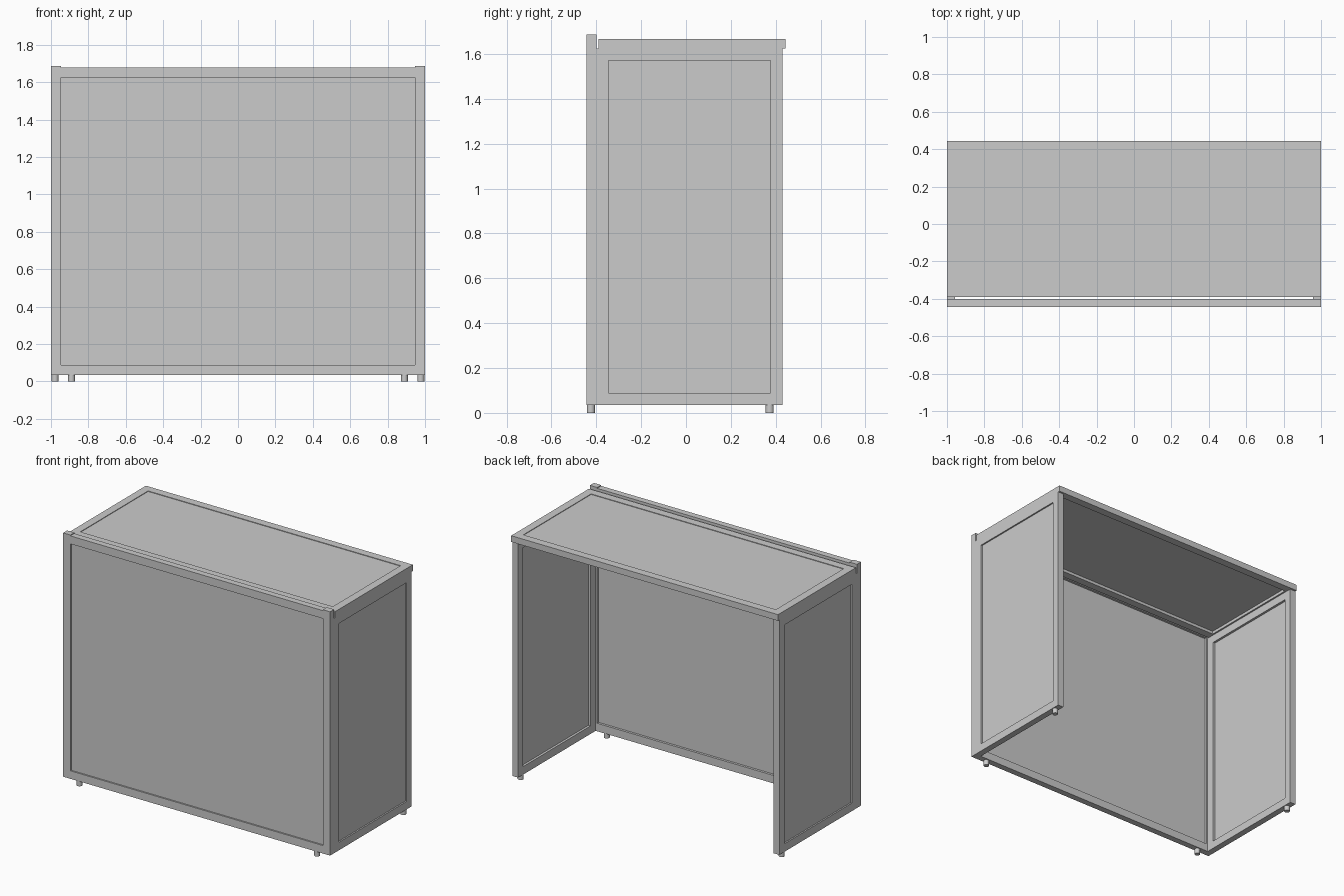
import bpy, bmesh
from mathutils import Vector

if "Cube" in bpy.data.objects:
    bpy.data.objects.remove(bpy.data.objects["Cube"])


def box(bm, lo, hi):
    """Add an axis-aligned box between two corners."""
    vs = bmesh.ops.create_cube(bm, size=1)["verts"]
    for v in vs:
        v.co = Vector([lo[i] + (v.co[i] + 0.5) * (hi[i] - lo[i]) for i in range(3)])


def finish(bm, name):
    mesh = bpy.data.meshes.new(name)
    bm.to_mesh(mesh)
    bm.free()
    ob = bpy.data.objects.new(name, mesh)
    bpy.context.collection.objects.link(ob)
    return ob


def boxes(name, parts):
    bm = bmesh.new()
    for lo, hi in parts:
        box(bm, lo, hi)
    return finish(bm, name)


def framed_panel(name, u, v, w, u_rng, v_rng, w_rng, panel_rng, rail=0.054, stile_extra=0.0):
    """Two stiles along v, two rails along u, and a recessed panel; w is the thickness axis."""
    def part(ur, vr, wr):
        lo, hi = [0] * 3, [0] * 3
        for axis, r in ((u, ur), (v, vr), (w, wr)):
            lo[axis], hi[axis] = r
        return lo, hi
    (u0, u1), (v0, v1) = u_rng, v_rng
    ui, vi = (u0 + rail, u1 - rail), (v0 + rail, v1 - rail)
    boxes(name + "_frame", [
        part((u0, ui[0]), (v0, v1 + stile_extra), w_rng),
        part((ui[1], u1), (v0, v1 + stile_extra), w_rng),
        part(ui, (v0, vi[0]), w_rng),
        part(ui, (vi[1], v1), w_rng)])
    boxes(name + "_panel", [part(ui, vi, panel_rng)])


def foot(name, x, y):
    bm = bmesh.new()
    bmesh.ops.create_cone(bm, cap_ends=True, segments=20, radius1=0.018, radius2=0.018, depth=0.036)
    bmesh.ops.translate(bm, verts=bm.verts, vec=(x, y, 0.018))
    ob = finish(bm, name)
    bpy.context.view_layer.objects.active = ob
    ob.select_set(True)
    bpy.ops.object.shade_smooth_by_angle()
    ob.select_set(False)


X, Y, Z = 0, 1, 2

# Front: stiles stand slightly above the top rail
framed_panel("front", X, Z, Y, (-1, 1), (0.035, 1.68), (-0.443, -0.4),
             (-0.433, -0.416), stile_extra=0.006)

# Counter top, overhanging a little at the back
framed_panel("counter_top", X, Y, Z, (-1, 1), (-0.39, 0.443), (1.625, 1.667),
             (1.645, 1.663))

# Sides and feet, mirrored left and right
for s, side in ((-1, "left"), (1, "right")):
    framed_panel(side + "_side", Y, Z, X, (-0.4, 0.43), (0.035, 1.625),
                 sorted((s * 0.957, s)), sorted((s * 0.973, s * 0.99)))
    foot(side + "_front_foot", s * 0.89, -0.424)
    foot(side + "_back_foot", s * 0.978, 0.373)
